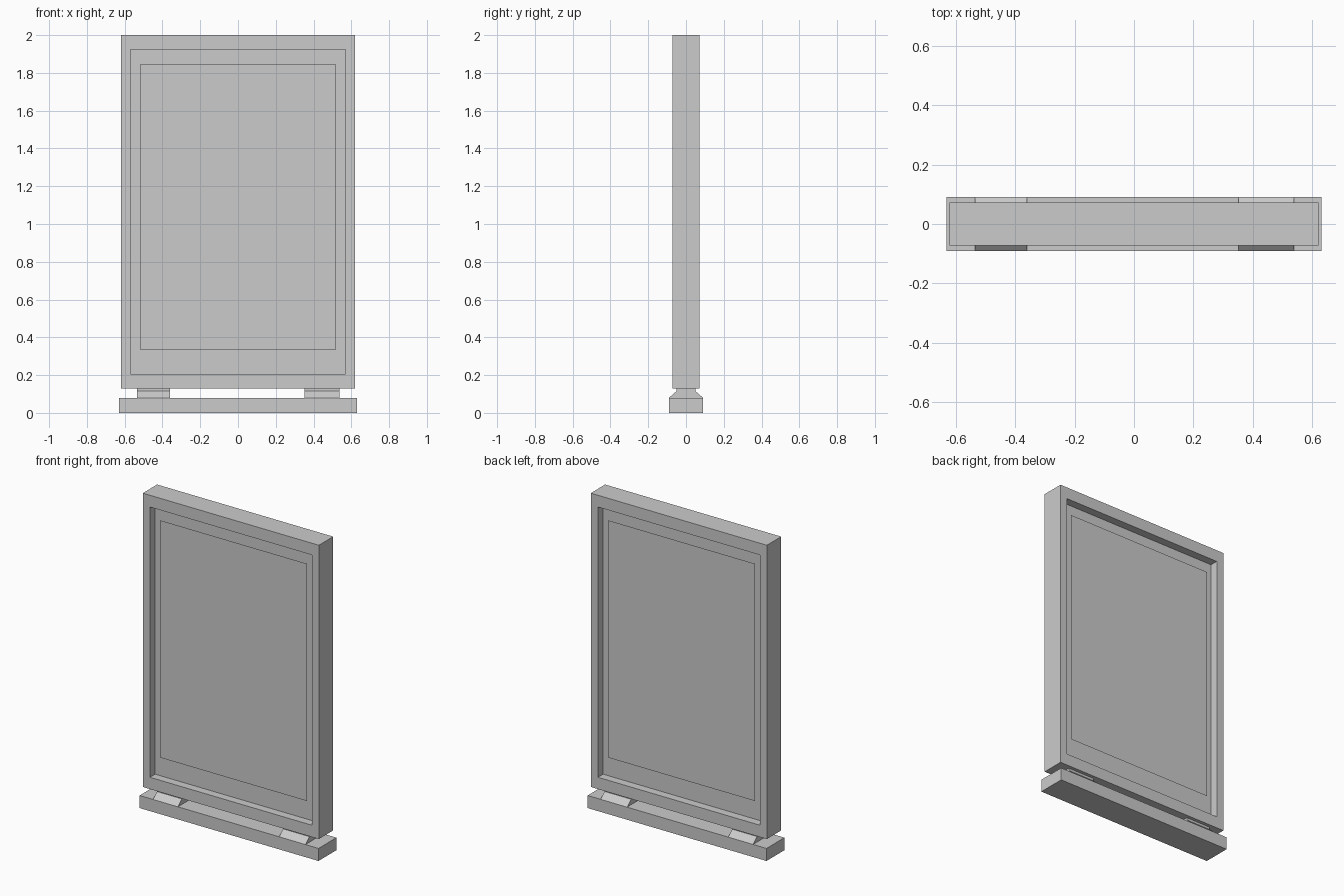
import bpy, bmesh

if "Cube" in bpy.data.objects:
    bpy.data.objects.remove(bpy.data.objects["Cube"])


def make_object(name, bm):
    bmesh.ops.recalc_face_normals(bm, faces=bm.faces)
    mesh = bpy.data.meshes.new(name)
    bm.to_mesh(mesh)
    bm.free()
    obj = bpy.data.objects.new(name, mesh)
    bpy.context.collection.objects.link(obj)
    return obj


def rect(bm, half_x, z0, z1, y):
    return [bm.verts.new((x, y, z)) for x, z in
            ((-half_x, z0), (half_x, z0), (half_x, z1), (-half_x, z1))]


def skin(bm, loops):
    """Join consecutive vertex loops and cap both ends."""
    for a, b in zip(loops, loops[1:]):
        n = len(a)
        for i in range(n):
            j = (i + 1) % n
            bm.faces.new((a[i], a[j], b[j], b[i]))
    bm.faces.new(loops[0])
    bm.faces.new(loops[-1])


def extrude_x(name, profile, x0, x1):
    bm = bmesh.new()
    skin(bm, [[bm.verts.new((x, y, z)) for y, z in profile] for x in (x0, x1)])
    return make_object(name, bm)


# Display case: outer frame with a recessed panel on both faces
OUTER = (0.62, 0.13, 2.0)
OPENING = (0.57, 0.205, 1.925)
DEPTH, FLOOR = 0.072, 0.02
bm = bmesh.new()
skin(bm, [rect(bm, *size, y) for size, y in (
    (OPENING, -FLOOR), (OPENING, -DEPTH), (OUTER, -DEPTH),
    (OUTER, DEPTH), (OPENING, DEPTH), (OPENING, FLOOR))])
make_object("display_frame", bm)

# Thin poster sheets floating inside each recess
for name, y in (("front_poster", -0.046), ("back_poster", 0.046)):
    bm = bmesh.new()
    face = bm.faces.new(rect(bm, 0.518, 0.335, 1.845, y))
    obj = make_object(name, bm)
    if obj.data.polygons[0].normal.y * y < 0:
        obj.data.flip_normals()

# Ground plinth
extrude_x("base_plinth", [(-0.09, 0), (0.09, 0), (0.09, 0.08), (-0.09, 0.08)],
          -0.63, 0.63)

# Two tapered feet linking plinth and frame
FOOT = [(-0.09, 0.08), (0.09, 0.08), (0.05, 0.115), (0.05, 0.13),
        (-0.05, 0.13), (-0.05, 0.115)]
extrude_x("left_foot", FOOT, -0.535, -0.36)
extrude_x("right_foot", FOOT, 0.352, 0.538)
